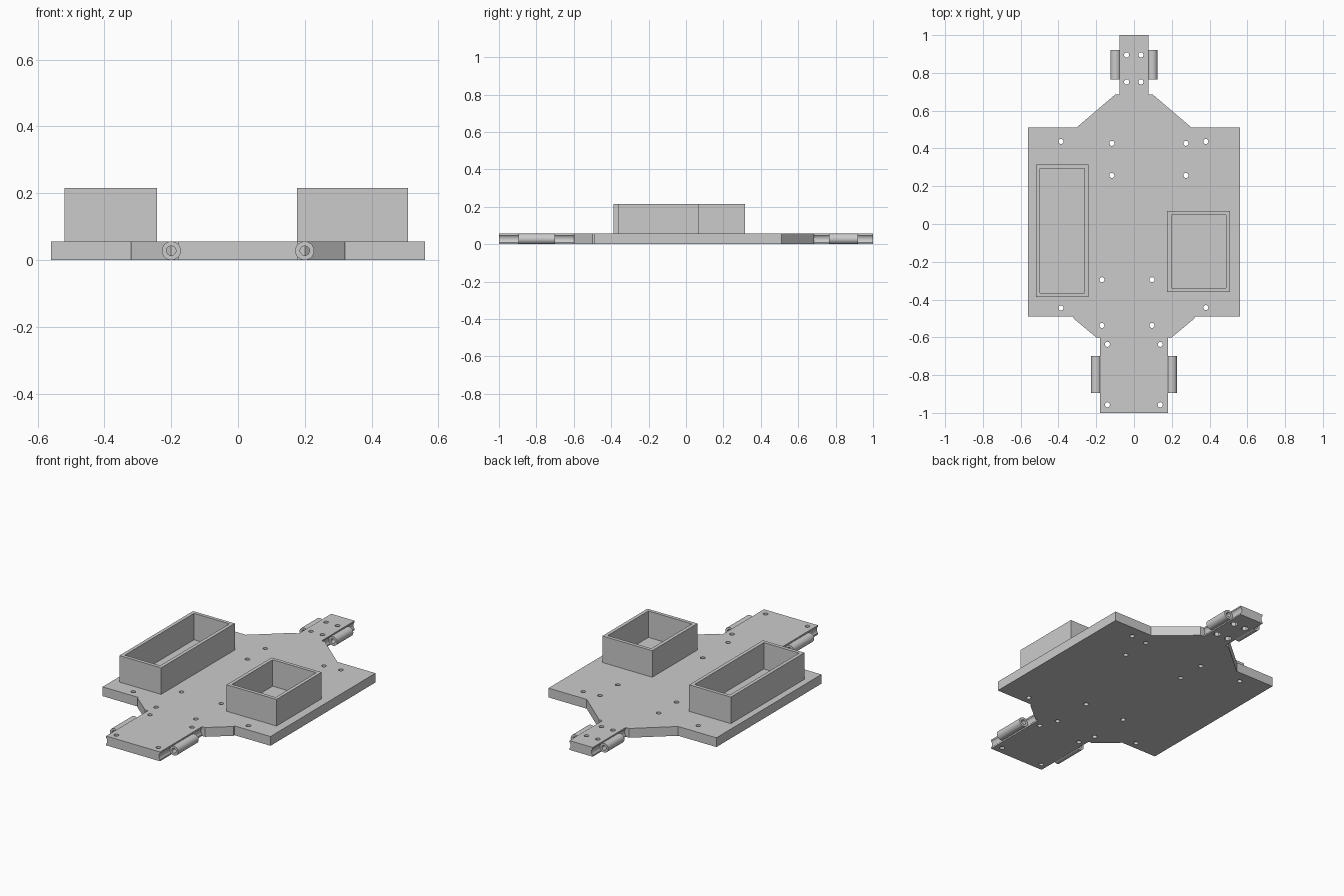
import bpy, bmesh
from math import cos, sin, tau
from mathutils import Matrix, Vector

cube = bpy.data.objects.get("Cube")
if cube:
    bpy.data.objects.remove(cube, do_unlink=True)

T = 0.056           # plate thickness
R = T / 2           # hinge barrel radius

grey = bpy.data.materials.new("plain grey")
grey.use_nodes = True
grey.diffuse_color = (0.6, 0.6, 0.6, 1)
grey.node_tree.nodes["Principled BSDF"].inputs["Base Color"].default_value = grey.diffuse_color


def finish(name, bm):
    bmesh.ops.recalc_face_normals(bm, faces=bm.faces)
    mesh = bpy.data.meshes.new(name)
    bm.to_mesh(mesh)
    bm.free()
    mesh.materials.append(grey)
    obj = bpy.data.objects.new(name, mesh)
    bpy.context.scene.collection.objects.link(obj)
    return obj


def rod(bm, centre, radius, depth, axis="Z", sides=24):
    turn = Matrix.Rotation(tau / 4, 4, "X") if axis == "Y" else Matrix()
    bmesh.ops.create_cone(bm, cap_ends=True, segments=sides, radius1=radius, radius2=radius,
                          depth=depth, matrix=Matrix.Translation(centre) @ turn)


def cut(target, name, bm):
    cutter = finish(name, bm)
    cutter.hide_render = True
    cutter.hide_set(True)
    mod = target.modifiers.new(name, "BOOLEAN")
    mod.operation = "DIFFERENCE"
    mod.solver = "EXACT"
    mod.object = cutter


def tray(name, x0, x1, y0, y1, top=0.216, wall=0.03):
    bm = bmesh.new()
    low = T - 0.005
    bmesh.ops.create_cube(bm, size=1, matrix=Matrix.Translation(
        ((x0 + x1) / 2, (y0 + y1) / 2, (low + top) / 2))
        @ Matrix.Diagonal((x1 - x0, y1 - y0, top - low, 1)))
    lid = max(bm.faces, key=lambda f: f.calc_center_median().z)
    bmesh.ops.inset_region(bm, faces=[lid], thickness=wall)
    floor = bmesh.ops.extrude_discrete_faces(bm, faces=[lid])["faces"][0]
    bmesh.ops.translate(bm, verts=floor.verts, vec=(0, 0, T + 0.001 - top))
    return finish(name, bm)


def barrel(name, x, y0, y1, bore=0.014, sides=32):
    bm = bmesh.new()
    rings = []
    for r, y in ((R, y0), (R, y1), (bore, y1), (bore, y0)):
        rings.append([bm.verts.new((x + r * cos(tau * i / sides), y, R + r * sin(tau * i / sides)))
                      for i in range(sides)])
    for k in range(4):
        a, b = rings[k], rings[(k + 1) % 4]
        for i in range(sides):
            j = (i + 1) % sides
            bm.faces.new((a[i], a[j], b[j], b[i]))
    return finish(name, bm)


# Base plate: half outline from front to back, mirrored across x
half = [(0.18, -1), (0.18, -0.6), (0.2, -0.6), (0.32, -0.5), (0.32, -0.49), (0.56, -0.49),
        (0.56, 0.51), (0.305, 0.51), (0.1, 0.685), (0.078, 0.685), (0.078, 1)]
outline = half + [(-x, y) for x, y in reversed(half)]
bm = bmesh.new()
face = bm.faces.new([bm.verts.new((x, y, 0)) for x, y in outline])
up = bmesh.ops.extrude_face_region(bm, geom=[face])["geom"]
bmesh.ops.translate(bm, verts=[v for v in up if isinstance(v, bmesh.types.BMVert)], vec=(0, 0, T))
if not any(abs(f.normal.z) > 0.9 and f.calc_center_median().z < 0.001 for f in bm.faces):
    bm.faces.new([v for v in bm.verts if v.co.z < 0.001])
plate = finish("base_plate", bm)

# Screw holes through the plate
holes = [(-0.387, 0.437), (0.38, 0.437), (-0.387, -0.445), (0.38, -0.443)]
holes += [(x, y) for x in (-0.117, 0.275) for y in (0.427, 0.257)]
holes += [(x, y) for x in (-0.17, 0.095) for y in (-0.295, -0.537)]
holes += [(x, y) for x in (-0.141, 0.139) for y in (-0.637, -0.957)]
tail_holes = [(x, y) for x in (-0.039, 0.037) for y in (0.895, 0.752)]
bm = bmesh.new()
for x, y in holes + tail_holes:
    rod(bm, (x, y, R), 0.0135, 0.2)
cut(plate, "screw_hole_cutter", bm)

# Wider recesses under the rear tongue holes
bm = bmesh.new()
for x, y in tail_holes:
    rod(bm, (x, y, 0), 0.021, 0.06, sides=6)
cut(plate, "nut_recess_cutter", bm)

# Hinge barrels, with round channels in the plate edge before and after them
bm = bmesh.new()
for place, x, y0, y1, ends in (("front", 0.2, -0.895, -0.7, (-1.02, -0.6)),
                               ("rear", 0.097, 0.765, 0.92, (0.685, 1.02))):
    for side, s in (("left", 1), ("right", -1)):
        obj = barrel(f"{place}_{side}_hinge_barrel", s * x, y0, y1)
        bpy.ops.object.select_all(action="DESELECT")
        obj.select_set(True)
        bpy.context.view_layer.objects.active = obj
        bpy.ops.object.shade_smooth_by_angle()
        for a, b in ((ends[0], y0), (y1, ends[1])):
            rod(bm, Vector((s * x, (a + b) / 2, R)), R - 0.0005, b - a, "Y", 32)
cut(plate, "hinge_channel_cutter", bm)

# Open trays on top
tray("right_long_tray", -0.52, -0.242, -0.387, 0.315)
tray("left_short_tray", 0.176, 0.509, -0.36, 0.07)
